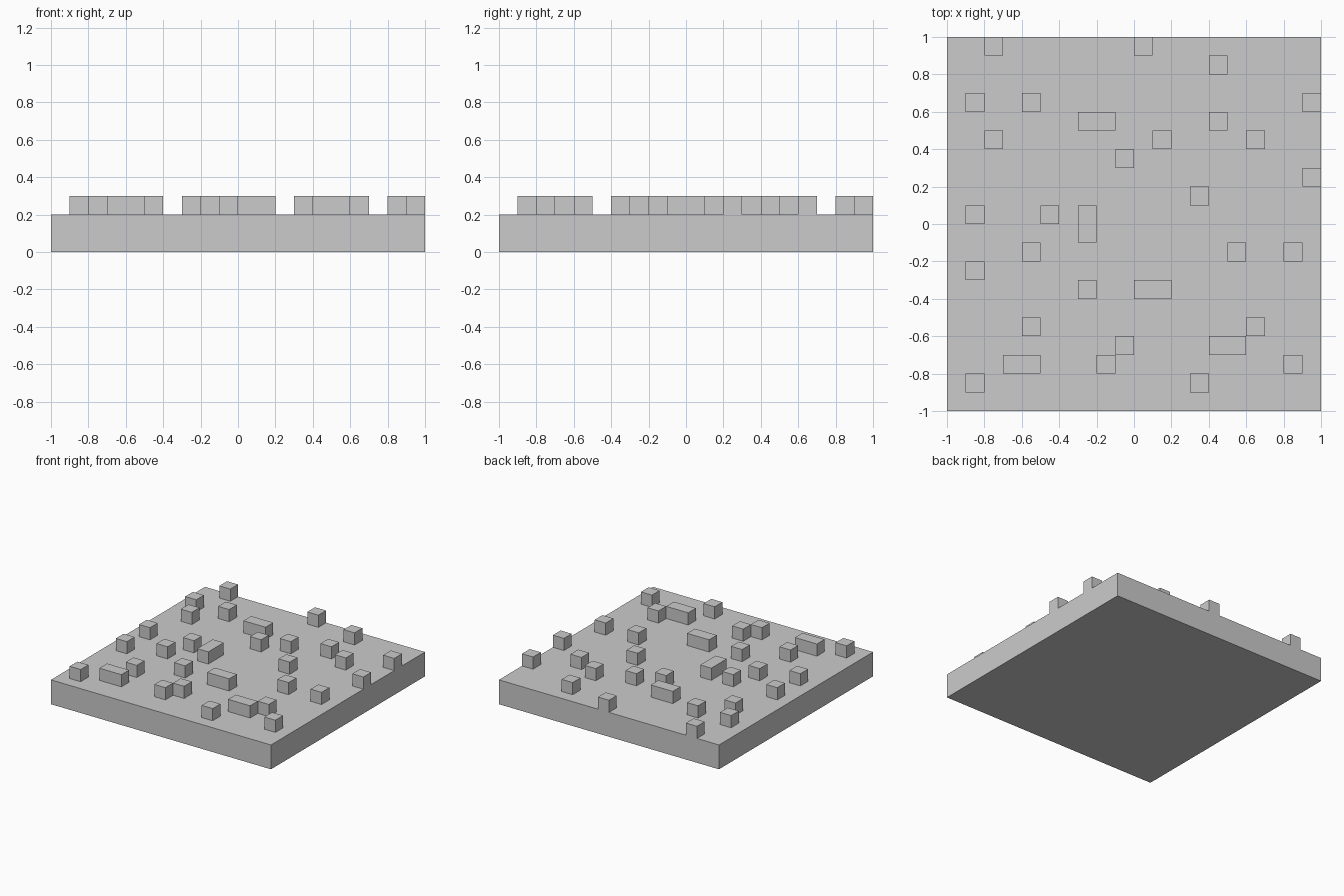
import bpy, bmesh
from math import floor
from mathutils import Matrix, Vector

if "Cube" in bpy.data.objects:
    bpy.data.objects.remove(bpy.data.objects["Cube"])

U = 0.1  # grid unit

# Raised blocks: row (lower y edge) -> columns (left x edge), in grid units.
# Neighbouring cells form the double-length blocks.
rows = {
    9: (-8, 0), 8: (4,), 6: (-9, -6, 9), 5: (-3, -2, 4), 4: (-8, 1, 6),
    3: (-1,), 2: (9,), 1: (3,), 0: (-9, -5, -3), -1: (-3,),
    -2: (-6, 5, 8), -3: (-9,), -4: (-3, 0, 1), -6: (-6, 6),
    -7: (-1, 4, 5), -8: (-7, -6, -2, 8), -9: (-9, 3),
}
cells = {(x, y) for y, xs in rows.items() for x in xs}

# Base plate
bm = bmesh.new()
bmesh.ops.create_cube(bm, size=1, matrix=Matrix.Translation((0, 0, 0.1))
                      @ Matrix.Diagonal((2, 2, 0.2, 1)))

# Cut the plate into a 20 x 20 grid
for axis in (Vector((1, 0, 0)), Vector((0, 1, 0))):
    for i in range(-9, 10):
        bmesh.ops.bisect_plane(bm, geom=bm.verts[:] + bm.edges[:] + bm.faces[:],
                               dist=1e-5, plane_co=axis * i * U, plane_no=axis)


def is_block(face):
    c = face.calc_center_median()
    return c.z > 0.19 and (floor(c.x / U), floor(c.y / U)) in cells


# Raise the block cells out of the top
bm.normal_update()
tops = [f for f in bm.faces if is_block(f)]
raised = bmesh.ops.extrude_face_region(bm, geom=tops)["geom"]
bmesh.ops.translate(bm, vec=(0, 0, U),
                    verts=[v for v in raised if isinstance(v, bmesh.types.BMVert)])
leftover = [f for f in tops if f.is_valid]
bmesh.ops.delete(bm, geom=leftover, context='FACES')
bm.normal_update()

mesh = bpy.data.meshes.new("studded_plate")
bm.to_mesh(mesh)
bm.free()
plate = bpy.data.objects.new("studded_plate", mesh)
bpy.context.collection.objects.link(plate)
